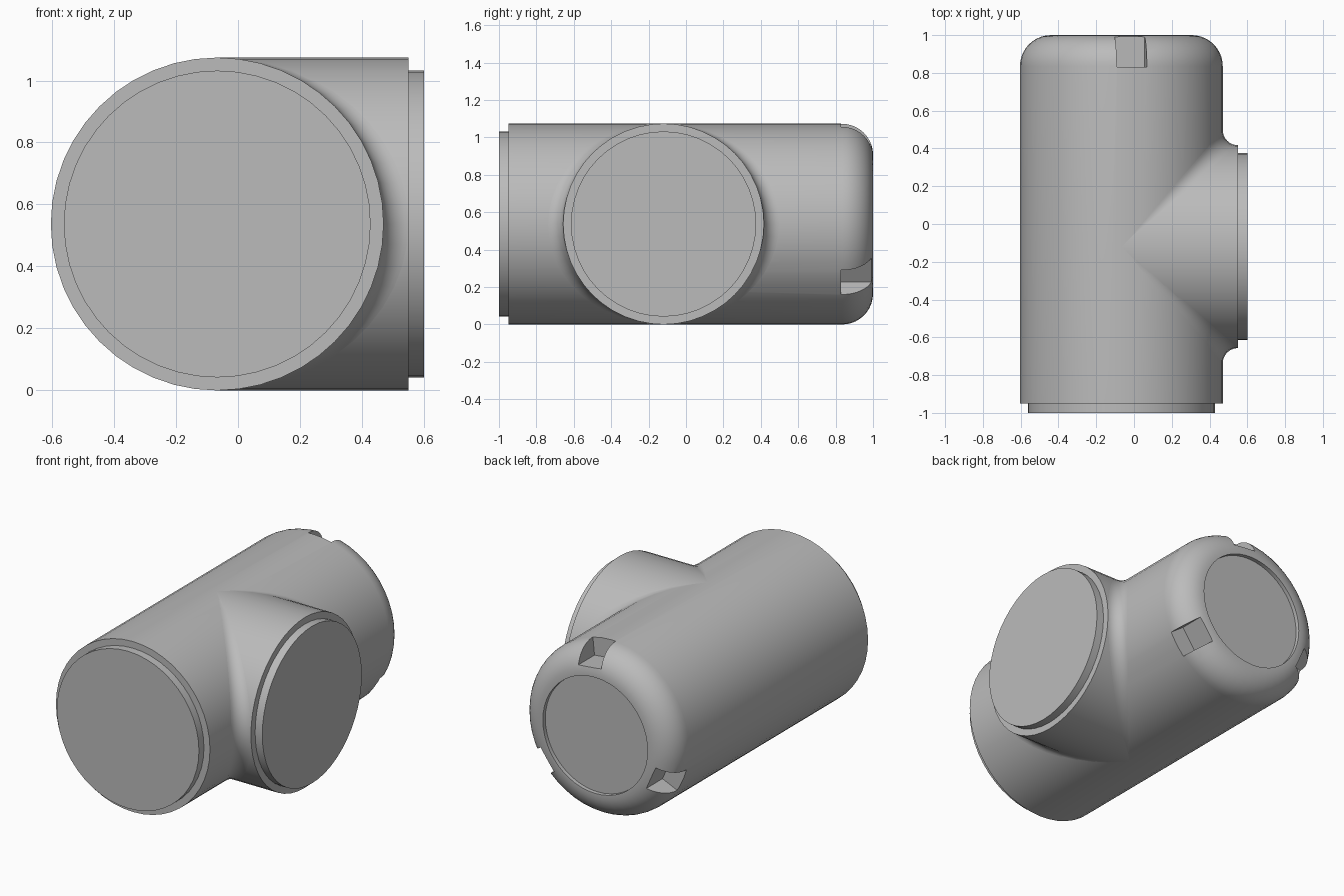
import bpy, bmesh, math
from mathutils import Vector, Matrix

if "Cube" in bpy.data.objects:
    bpy.data.objects.remove(bpy.data.objects["Cube"])

R = 0.537            # pipe radius
AX, BY = -0.067, -0.12   # main axis x, branch axis y
SEG = 48
FILLET = 0.08

grey = bpy.data.materials.new("plain grey")
grey.use_nodes = True
grey.diffuse_color = (0.5, 0.5, 0.5, 1)
grey.node_tree.nodes["Principled BSDF"].inputs["Base Color"].default_value = (0.5, 0.5, 0.5, 1)


def finish(bm, name):
    bmesh.ops.recalc_face_normals(bm, faces=bm.faces)
    mesh = bpy.data.meshes.new(name)
    bm.to_mesh(mesh)
    bm.free()
    mesh.materials.append(grey)
    obj = bpy.data.objects.new(name, mesh)
    bpy.context.collection.objects.link(obj)
    return obj


def smooth(obj):
    bpy.ops.object.select_all(action="DESELECT")
    obj.select_set(True)
    bpy.context.view_layer.objects.active = obj
    bpy.ops.object.shade_smooth_by_angle(angle=math.radians(30))


def lathe(name, profile, along_x=False):
    """Turn (radius, distance) points about the main or the branch axis."""
    bm = bmesh.new()
    rings = []
    for r, d in profile:
        ring = []
        for i in range(SEG):
            a = math.tau * i / SEG
            u, z = r * math.cos(a), R + r * math.sin(a)
            ring.append(bm.verts.new((d, BY + u, z) if along_x else (AX + u, d, z)))
        rings.append(ring)
    for lo, hi in zip(rings, rings[1:]):
        for i in range(SEG):
            j = (i + 1) % SEG
            bm.faces.new((lo[i], lo[j], hi[j], hi[i]))
    bm.faces.new(rings[0])
    bm.faces.new(rings[-1])
    return finish(bm, name)


# Main pipe with a rounded back end and a shallow round recess
ROUND, RECESS = 0.165, 0.365
profile = [(R, -0.95)]
for k in range(11):
    a = math.pi / 2 * k / 10
    profile.append((R - ROUND + ROUND * math.cos(a), 1 - ROUND + ROUND * math.sin(a)))
profile += [(RECESS, 1), (RECESS, 0.975)]
main_pipe = lathe("main_pipe", profile)

# Three box notches cut into the rounded rim
for n in range(3):
    angle = math.radians(84 + 120 * n)
    bm = bmesh.new()
    bmesh.ops.create_cube(bm, size=1)
    bmesh.ops.scale(bm, vec=(0.3, 0.4, 0.16), verts=bm.verts)
    bmesh.ops.translate(bm, vec=(0.419 + 0.15, 1.03, 0), verts=bm.verts)
    bmesh.ops.rotate(bm, matrix=Matrix.Rotation(-angle, 3, "Y"), verts=bm.verts)
    bmesh.ops.translate(bm, vec=(AX, 0, R), verts=bm.verts)
    cutter = finish(bm, "notch_cutter")
    cutter.hide_render = True
    mod = main_pipe.modifiers.new("notch", "BOOLEAN")
    mod.operation, mod.solver, mod.object = "DIFFERENCE", "EXACT", cutter
    bpy.context.view_layer.objects.active = main_pipe
    bpy.ops.object.modifier_apply(modifier=mod.name)
    bpy.data.objects.remove(cutter)
smooth(main_pipe)

# Side branch and the two end plugs
smooth(lathe("side_branch", [(R, AX), (R, 0.55)], True))
smooth(lathe("front_plug", [(0.495, -1), (0.495, -0.94)]))
smooth(lathe("side_plug", [(0.495, 0.54), (0.495, 0.6)], True))

# Rolling-ball fillets where the branch leaves the main pipe
for side, label in ((1, "back"), (-1, "front")):
    bm = bmesh.new()
    rows = []
    for i in range(1 - SEG // 4, SEG // 4):
        t = math.tau * i / SEG
        c, s = math.cos(t), math.sin(t)
        centre = Vector((c, c, s)) * (R + FILLET)
        n_main, n_branch = Vector((c, 0, s)), Vector((0, c, s))
        row = []
        for k in range(9):
            p = centre - FILLET * n_main.lerp(n_branch, k / 8).normalized()
            row.append(bm.verts.new((AX + p.x, BY + side * p.y, R + p.z)))
        rows.append(row)
    for lo, hi in zip(rows, rows[1:]):
        for k in range(8):
            quad = (lo[k], lo[k + 1], hi[k + 1], hi[k])
            bm.faces.new(quad)
    fillet = finish(bm, label + "_joint_fillet")
    # Turn the sheet outward
    middle = fillet.data.polygons[len(fillet.data.polygons) // 2]
    if middle.normal.x < 0:
        fillet.data.flip_normals()
    smooth(fillet)
